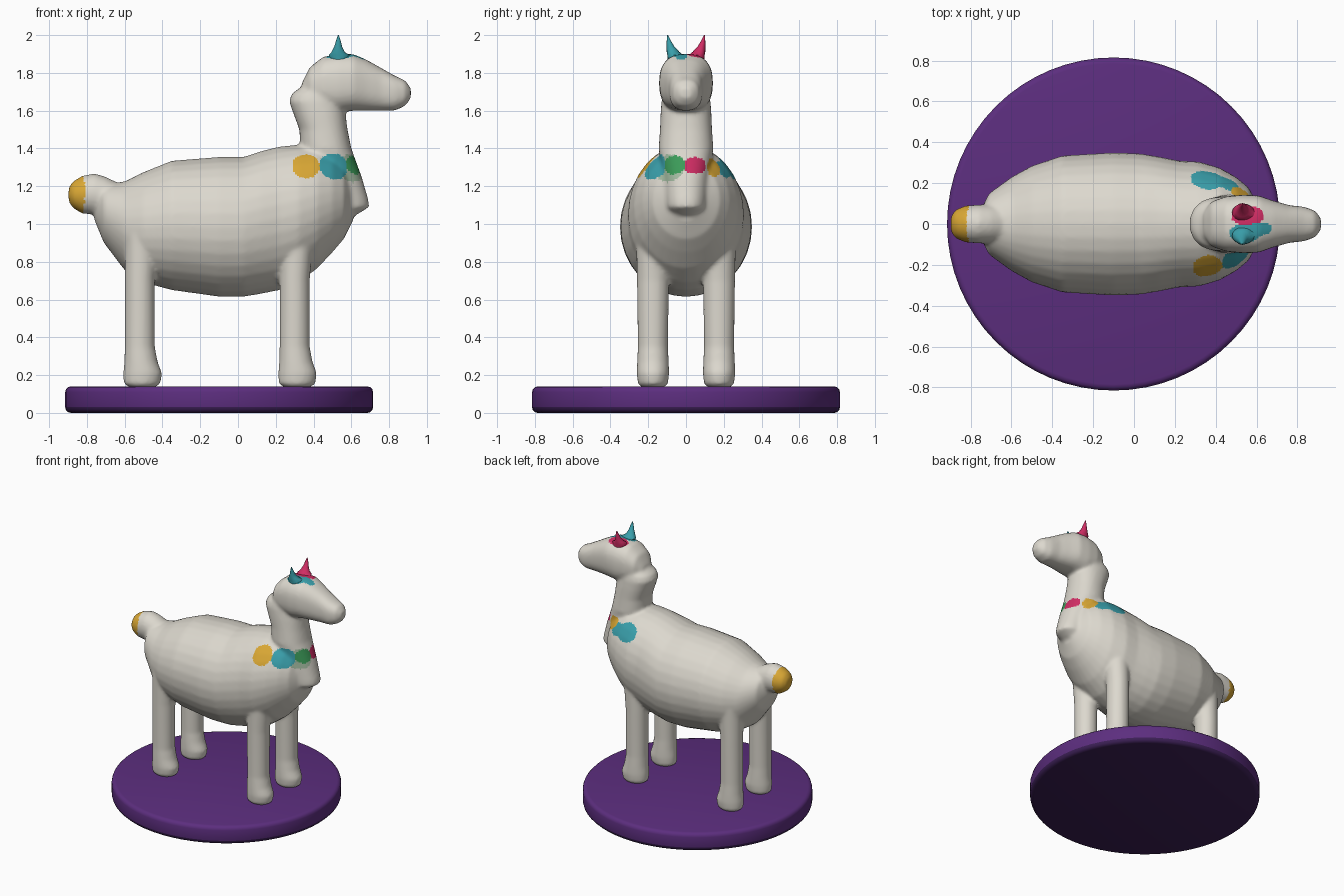
import bpy, bmesh, math
from mathutils import Vector

cube = bpy.data.objects.get("Cube")
if cube:
    bpy.data.objects.remove(cube, do_unlink=True)


def material(name, rgb):
    m = bpy.data.materials.new(name)
    m.use_nodes = True
    m.diffuse_color = (*rgb, 1)
    m.node_tree.nodes["Principled BSDF"].inputs["Base Color"].default_value = (*rgb, 1)
    return m


MATS = {
    "cream": material("cream", (0.72, 0.69, 0.62)),
    "purple": material("purple", (0.107, 0.027, 0.21)),
    "dark_purple": material("dark_purple", (0.045, 0.014, 0.092)),
    "teal": material("teal", (0.042, 0.35, 0.41)),
    "pink": material("pink", (0.63, 0.026, 0.127)),
    "yellow": material("yellow", (0.70, 0.39, 0.035)),
    "green": material("green", (0.045, 0.33, 0.10)),
    "sage": material("sage", (0.37, 0.50, 0.36)),
}


def bulge(value, power):
    return math.copysign(abs(value) ** power, value)


def loft(bm, axis, rings, sides=32, power=1.0):
    """Rounded tube along x or z; ring = (position, low, high, half width, y centre)."""
    loops = []
    for pos, low, high, half, cy in rings:
        loop = []
        for i in range(sides):
            a = 2 * math.pi * i / sides
            y = cy + half * bulge(math.cos(a), power)
            c = (low + high) / 2 + (high - low) / 2 * bulge(math.sin(a), power)
            loop.append(bm.verts.new((pos, y, c) if axis == "x" else (c, y, pos)))
        loops.append(loop)
    for a, b in zip(loops, loops[1:]):
        for i in range(sides):
            j = (i + 1) % sides
            bm.faces.new((a[i], a[j], b[j], b[i]))
    bm.faces.new(loops[0])
    bm.faces.new(loops[-1])


def finish(bm, name, *mats):
    bmesh.ops.recalc_face_normals(bm, faces=bm.faces)
    mesh = bpy.data.meshes.new(name)
    bm.to_mesh(mesh)
    bm.free()
    for m in mats:
        mesh.materials.append(MATS[m])
    obj = bpy.data.objects.new(name, mesh)
    bpy.context.collection.objects.link(obj)
    return obj


def smooth(obj, angle):
    bpy.ops.object.select_all(action="DESELECT")
    obj.select_set(True)
    bpy.context.view_layer.objects.active = obj
    bpy.ops.object.shade_smooth_by_angle(angle=math.radians(angle))


def centred(rings, y=0, dx=0):
    return [(p, a + dx, b + dx, h, y) for p, a, b, h in rings]


bm = bmesh.new()

# Torso
loft(bm, "x", centred([
    (-0.76, 1.02, 1.14, 0.05), (-0.71, 0.90, 1.21, 0.15), (-0.60, 0.755, 1.225, 0.23),
    (-0.50, 0.69, 1.275, 0.285), (-0.35, 0.65, 1.335, 0.335), (-0.10, 0.615, 1.355, 0.35),
    (0.03, 0.615, 1.355, 0.345), (0.12, 0.63, 1.385, 0.33), (0.22, 0.65, 1.41, 0.31),
    (0.32, 0.69, 1.42, 0.305), (0.42, 0.765, 1.42, 0.275), (0.50, 0.85, 1.39, 0.23),
    (0.56, 0.92, 1.34, 0.18), (0.61, 1.02, 1.24, 0.09)]))

# Neck with the overhanging chest ledge and the mane bump
loft(bm, "z", centred([
    (1.05, 0.40, 0.63, 0.09), (1.09, 0.38, 0.695, 0.11), (1.13, 0.36, 0.69, 0.115),
    (1.25, 0.35, 0.655, 0.125), (1.40, 0.33, 0.60, 0.145), (1.50, 0.325, 0.58, 0.138),
    (1.58, 0.295, 0.57, 0.135), (1.65, 0.27, 0.56, 0.13), (1.69, 0.285, 0.55, 0.12),
    (1.73, 0.34, 0.54, 0.09)]), power=0.9)

# Head and snout
loft(bm, "x", centred([
    (0.34, 1.67, 1.75, 0.06), (0.38, 1.63, 1.83, 0.11), (0.45, 1.60, 1.885, 0.135),
    (0.53, 1.59, 1.90, 0.143), (0.61, 1.60, 1.90, 0.14), (0.68, 1.60, 1.87, 0.115),
    (0.76, 1.60, 1.825, 0.092), (0.83, 1.60, 1.785, 0.085), (0.885, 1.625, 1.76, 0.066),
    (0.915, 1.665, 1.72, 0.03)]), power=0.8)

# Tail
loft(bm, "x", centred([
    (-0.897, 1.12, 1.19, 0.035), (-0.875, 1.085, 1.225, 0.07), (-0.825, 1.055, 1.255, 0.09),
    (-0.76, 1.05, 1.268, 0.095), (-0.70, 1.04, 1.25, 0.095), (-0.60, 1.03, 1.20, 0.09)]))

# Legs, each with a foot pushed forward
LEG = [
    (0.135, -0.575, -0.44, 0.06), (0.155, -0.605, -0.41, 0.08), (0.21, -0.607, -0.402, 0.086),
    (0.27, -0.602, -0.425, 0.084), (0.35, -0.60, -0.44, 0.08), (0.70, -0.60, -0.44, 0.085),
    (0.95, -0.60, -0.42, 0.09)]
for dx in (0, 0.82):
    for y in (-0.175, 0.175):
        loft(bm, "z", centred(LEG, y, dx))

# Fuse the animal into one soft skin
source = finish(bm, "animal_source")
remesh = source.modifiers.new("fuse", "REMESH")
remesh.mode = "VOXEL"
remesh.voxel_size = 0.011
soften = source.modifiers.new("soften", "SMOOTH")
soften.factor = 0.5
soften.iterations = 9
graph = bpy.context.evaluated_depsgraph_get()
skin = bpy.data.meshes.new_from_object(source.evaluated_get(graph))
skin.name = "animal_body"
bpy.data.objects.remove(source, do_unlink=True)
body = bpy.data.objects.new("animal_body", skin)
bpy.context.collection.objects.link(body)

# Painted garland, ear bases and tail tip: the first patch containing a face wins
PATCHES = [
    ("yellow", (0.36, -0.20, 1.305), (0.073, 0.13, 0.068)),
    ("green", (0.63, -0.07, 1.315), (0.075, 0.066, 0.052)),
    ("teal", (0.51, -0.17, 1.305), (0.083, 0.11, 0.072)),
    ("pink", (0.64, 0.052, 1.31), (0.10, 0.063, 0.046)),
    ("yellow", (0.53, 0.145, 1.30), (0.075, 0.042, 0.052)),
    ("teal", (0.36, 0.215, 1.295), (0.083, 0.11, 0.065)),
    ("teal", (0.45, 0.19, 1.285), (0.07, 0.06, 0.05)),
    ("sage", (0.60, -0.09, 1.295), (0.10, 0.09, 0.075)),
    ("teal", (0.54, -0.053, 1.90), (0.078, 0.052, 0.04)),
    ("teal", (0.615, -0.025, 1.89), (0.07, 0.032, 0.04)),
    ("pink", (0.555, 0.045, 1.90), (0.085, 0.055, 0.04)),
    ("yellow", (-0.91, 0, 1.16), (0.11, 0.20, 0.18)),
]
names = ["cream", "yellow", "teal", "green", "pink", "sage"]
skin.materials.clear()
for n in names:
    skin.materials.append(MATS[n])
for face in skin.polygons:
    face.material_index = 0
    for colour, centre, radii in PATCHES:
        d = face.center - Vector(centre)
        if sum((d[i] / radii[i]) ** 2 for i in range(3)) < 1:
            face.material_index = names.index(colour)
            break
smooth(body, 60)

# Pointed ears
for name, side, colour in (("right_ear", -1, "teal"), ("left_ear", 1, "pink")):
    bm = bmesh.new()
    loft(bm, "z", [(z, a, b, h, side * y) for z, a, b, h, y in [
        (1.87, 0.49, 0.585, 0.042, 0.055), (1.895, 0.48, 0.59, 0.042, 0.057),
        (1.91, 0.495, 0.565, 0.034, 0.068), (1.94, 0.51, 0.551, 0.02, 0.082),
        (1.97, 0.519, 0.544, 0.011, 0.091), (2.0, 0.529, 0.534, 0.003, 0.098)]], 16)
    smooth(finish(bm, name, colour), 60)

# Round base with softened rims and a dark underside
bm = bmesh.new()
bmesh.ops.create_cone(bm, cap_ends=True, segments=64, radius1=0.815, radius2=0.815, depth=0.14)
bmesh.ops.translate(bm, verts=bm.verts, vec=(-0.10, 0, 0.07))
rims = [e for e in bm.edges if abs(e.verts[0].co.z - e.verts[1].co.z) < 0.01]
bmesh.ops.bevel(bm, geom=rims, offset=0.03, segments=3, profile=0.5, affect="EDGES")
base = finish(bm, "round_base", "purple", "dark_purple")
for face in base.data.polygons:
    face.material_index = int(face.normal.z < -0.2)
smooth(base, 40)
